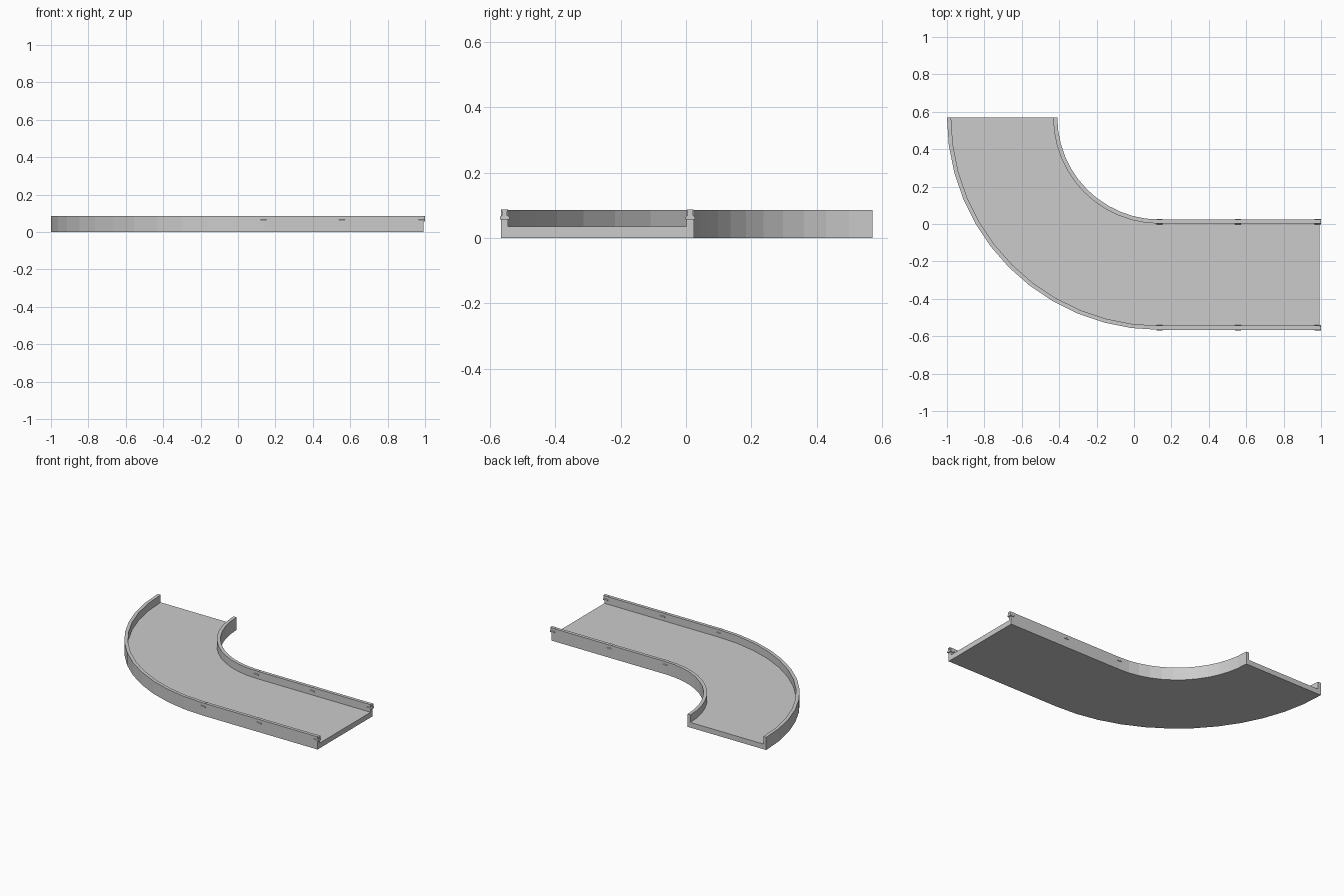
import bpy, bmesh
from math import sin, cos, pi

if "Cube" in bpy.data.objects:
    bpy.data.objects.remove(bpy.data.objects["Cube"])

CX, CY = 0.136, 0.57        # centre of the bend
R_OUT, R_IN = 1.136, 0.546  # outer and inner bend radii
END_X = 0.992               # open end of the straight
RAIL, DECK_Z, RAIL_Z = 0.022, 0.035, 0.086
SEGS = 12


def make_object(name, bm):
    bmesh.ops.recalc_face_normals(bm, faces=bm.faces)
    mesh = bpy.data.meshes.new(name)
    bm.to_mesh(mesh)
    bm.free()
    obj = bpy.data.objects.new(name, mesh)
    bpy.context.collection.objects.link(obj)
    return obj


def path(r):
    """Plan path: quarter bend of radius r, then the straight."""
    angles = [pi / 2 * i / SEGS for i in range(SEGS + 1)]
    pts = [(CX - r * cos(a), CY - r * sin(a)) for a in angles]
    return pts + [(END_X, CY - r)]


def sweep(name, r0, r1, z0, z1):
    """Rectangular section swept along the track path."""
    bm = bmesh.new()
    rings = []
    for p, q in zip(path(r0), path(r1)):
        rings.append([bm.verts.new((*p, z0)), bm.verts.new((*q, z0)),
                      bm.verts.new((*q, z1)), bm.verts.new((*p, z1))])
    for a, b in zip(rings, rings[1:]):
        for i in range(4):
            j = (i + 1) % 4
            bm.faces.new((a[i], a[j], b[j], b[i]))
    bm.faces.new(rings[0])
    bm.faces.new(rings[-1][::-1])
    return make_object(name, bm)


def clip(name, x0, x1, y):
    """Small clip across a rail: wide foot, tapered neck, flared head."""
    half = [(0.0145, 0.057), (0.0145, 0.064), (0.008, 0.070), (0.008, 0.081), (0.0105, 0.087)]
    outline = half + [(-w, z) for w, z in reversed(half)]
    bm = bmesh.new()
    face = bm.faces.new([bm.verts.new((x0, y + w, z)) for w, z in outline])
    ext = bmesh.ops.extrude_face_region(bm, geom=[face], use_keep_orig=True)
    verts = [v for v in ext["geom"] if isinstance(v, bmesh.types.BMVert)]
    bmesh.ops.translate(bm, verts=verts, vec=(x1 - x0, 0, 0))
    return make_object(name, bm)


# Road surface and side rails
sweep("track_deck", R_IN, R_OUT, 0, DECK_Z)
sweep("outer_rail", R_OUT - RAIL, R_OUT, DECK_Z, RAIL_Z)
sweep("inner_rail", R_IN, R_IN + RAIL, DECK_Z, RAIL_Z)

# Clips along the straight rails
for side, r in (("outer", R_OUT - RAIL / 2), ("inner", R_IN + RAIL / 2)):
    for i, (x0, x1) in enumerate(((0.12, 0.152), (0.54, 0.572), (0.965, 1.0))):
        clip(f"{side}_rail_clip_{i + 1}", x0, x1, CY - r)
